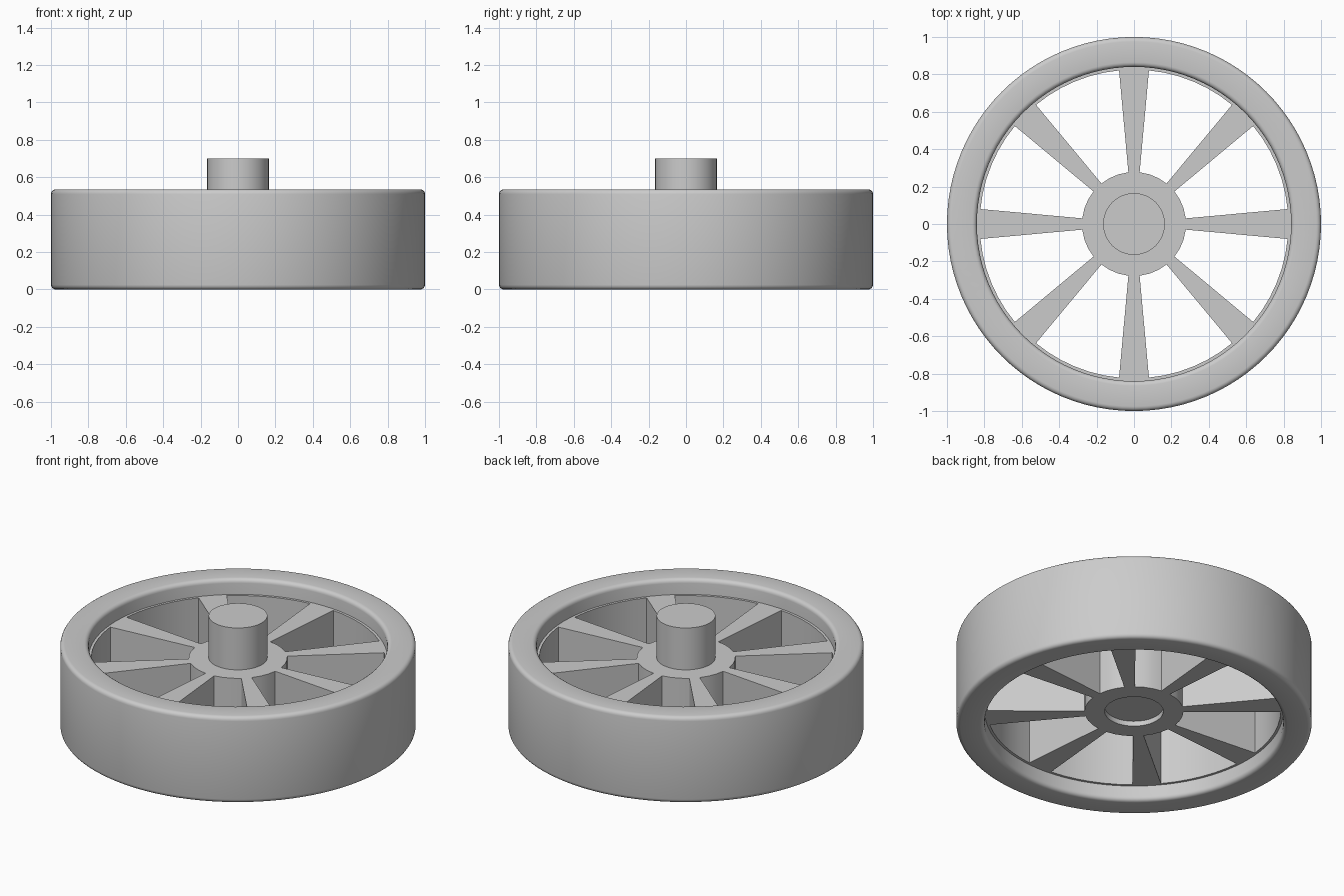
import bpy, bmesh, math

if "Cube" in bpy.data.objects:
    bpy.data.objects.remove(bpy.data.objects["Cube"])

grey = bpy.data.materials.new("plain grey")
grey.diffuse_color = (0.6, 0.6, 0.6, 1)
grey.use_nodes = True
grey.node_tree.nodes["Principled BSDF"].inputs["Base Color"].default_value = grey.diffuse_color


def finish(name, bm, angle=35):
    bmesh.ops.remove_doubles(bm, verts=bm.verts, dist=1e-5)
    bmesh.ops.recalc_face_normals(bm, faces=bm.faces)
    me = bpy.data.meshes.new(name)
    bm.to_mesh(me)
    bm.free()
    ob = bpy.data.objects.new(name, me)
    bpy.context.collection.objects.link(ob)
    me.materials.append(grey)
    bpy.ops.object.select_all(action='DESELECT')
    ob.select_set(True)
    bpy.context.view_layer.objects.active = ob
    bpy.ops.object.shade_smooth_by_angle(angle=math.radians(angle))
    return ob


def lathe(name, profile, segs, closed):
    """Revolve an (r, z) profile around z."""
    bm = bmesh.new()
    vs = [bm.verts.new((r, 0, z)) for r, z in profile]
    pairs = list(zip(vs, vs[1:])) + ([(vs[-1], vs[0])] if closed else [])
    es = [bm.edges.new(p) for p in pairs]
    bmesh.ops.spin(bm, geom=vs + es, cent=(0, 0, 0), axis=(0, 0, 1),
                   angle=2 * math.pi, steps=segs, use_duplicate=False)
    return finish(name, bm)


# Rim: rectangular section with rounded corners
R_IN, R_OUT, H, B = 0.84, 1.0, 0.535, 0.025
profile = []
for cx, cz, start in ((R_OUT - B, H - B, 0), (R_IN + B, H - B, 90),
                      (R_IN + B, B, 180), (R_OUT - B, B, 270)):
    for i in range(5):
        a = math.radians(start + 22.5 * i)
        profile.append((cx + B * math.cos(a), cz + B * math.sin(a)))
lathe("rim", profile, 96, True)

# Spoked centre: flat plan of hub, spokes and lining ring, then extruded
Z0, Z1 = 0.094, 0.44
HOLE, HUB, RING = 0.165, 0.278, 0.825
bm = bmesh.new()


def polar(r, deg):
    a = math.radians(deg)
    return (r * math.cos(a), r * math.sin(a), Z0)


def face(*pts):
    bm.faces.new([bm.verts.new(polar(r, d)) for r, d in pts])


def sector_angles(half, n):
    return [-half] + [half + (45 - 2 * half) * i / n for i in range(n + 1)]


ah = math.degrees(math.asin(0.03 / HUB))
ar = math.degrees(math.asin(0.08 / RING))
for k in range(8):
    base = 45 * k
    face((HUB, base - ah), (RING, base - ar), (RING, base + ar), (HUB, base + ah))
    for r0, r1, angles in ((HOLE, HUB, sector_angles(ah, 3)),
                           (RING, 0.86, sector_angles(ar, 6))):
        for a, b in zip(angles, angles[1:]):
            face((r0, base + a), (r1, base + a), (r1, base + b), (r0, base + b))
bmesh.ops.remove_doubles(bm, verts=bm.verts, dist=1e-5)
ext = bmesh.ops.extrude_face_region(bm, geom=bm.faces[:], use_keep_orig=True)
for v in ext["geom"]:
    if isinstance(v, bmesh.types.BMVert):
        v.co.z = Z1
finish("spoked_hub", bm, 20)

# Axle: projects above the hub, recessed below it
lathe("axle", [(0, 0.125), (HOLE, 0.125), (HOLE, 0.70), (0, 0.70)], 64, False)
